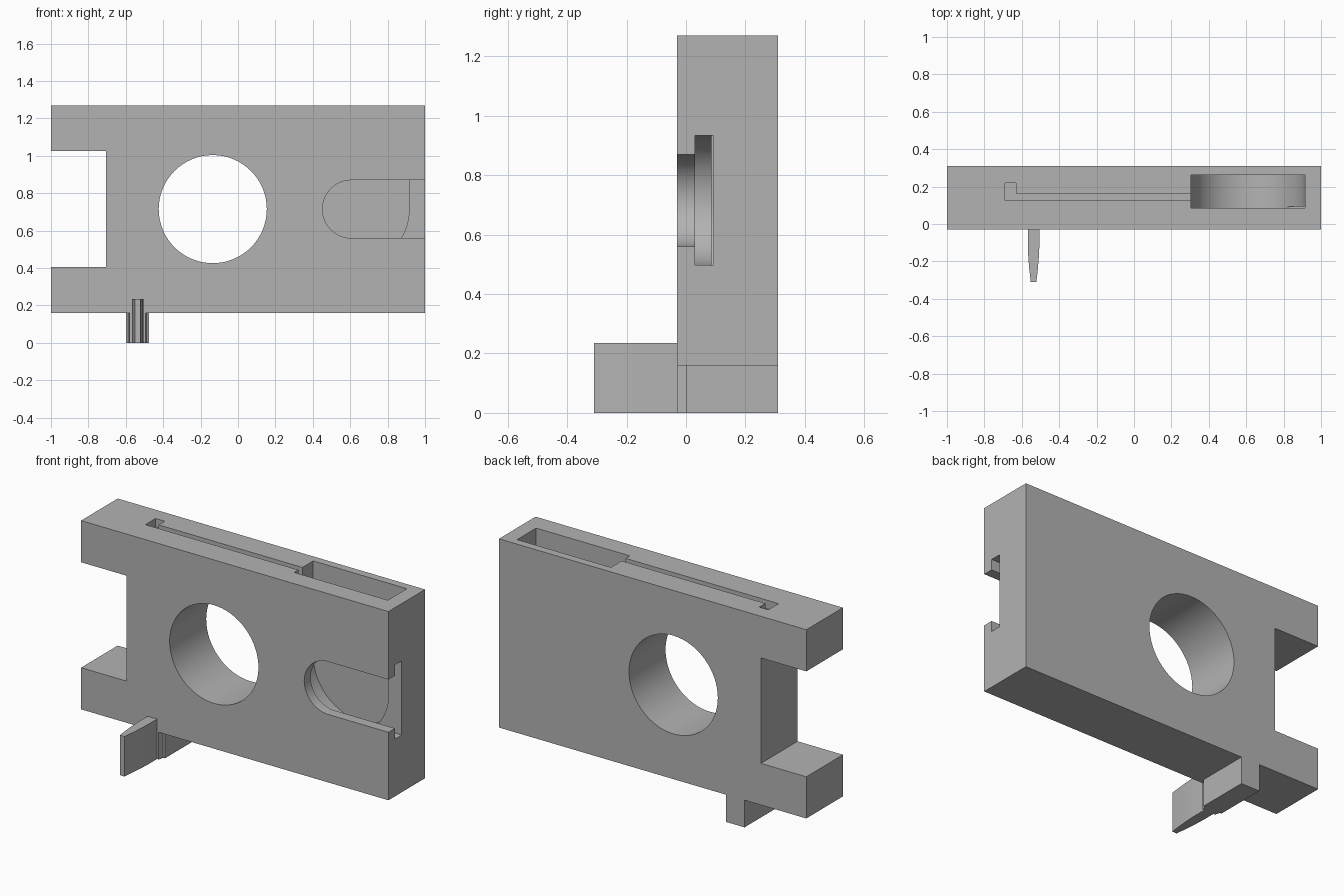
import bpy, bmesh, math
from mathutils import Vector

cube = bpy.data.objects.get("Cube")
if cube:
    bpy.data.objects.remove(cube, do_unlink=True)

grey = bpy.data.materials.new("plain grey")
grey.use_nodes = True
colour = (0.45, 0.45, 0.45, 1)
grey.diffuse_color = colour
grey.node_tree.nodes["Principled BSDF"].inputs["Base Color"].default_value = colour


def prism(name, outline, axis, low, high):
    """Extrude an outline: (x, z) points along y, or (x, y) points along z."""
    bm = bmesh.new()
    place = (lambda a, b: (a, low, b)) if axis == "y" else (lambda a, b: (a, b, low))
    face = bm.faces.new([bm.verts.new(place(a, b)) for a, b in outline])
    extruded = bmesh.ops.extrude_face_region(bm, geom=[face])["geom"]
    shift = Vector((0, high - low, 0) if axis == "y" else (0, 0, high - low))
    bmesh.ops.translate(bm, vec=shift,
                        verts=[v for v in extruded if isinstance(v, bmesh.types.BMVert)])
    bmesh.ops.recalc_face_normals(bm, faces=bm.faces)
    mesh = bpy.data.meshes.new(name)
    bm.to_mesh(mesh)
    bm.free()
    mesh.materials.append(grey)
    obj = bpy.data.objects.new(name, mesh)
    bpy.context.collection.objects.link(obj)
    return obj


def arc(cx, cz, radius, start, end, steps):
    angles = [math.radians(start + (end - start) * i / steps) for i in range(steps + 1)]
    return [(cx + radius * math.cos(a), cz + radius * math.sin(a)) for a in angles]


def rect(x0, x1, b0, b1):
    return [(x0, b0), (x1, b0), (x1, b1), (x0, b1)]


def cut(target, cutter):
    mod = target.modifiers.new("cut", "BOOLEAN")
    mod.operation = "DIFFERENCE"
    mod.solver = "EXACT"
    mod.object = cutter
    bpy.context.view_layer.objects.active = target
    bpy.ops.object.modifier_apply(modifier=mod.name)
    bpy.data.objects.remove(cutter, do_unlink=True)


# Block with a square notch in its right end
FRONT, BACK, BASE, TOP = -0.03, 0.31, 0.16, 1.27
MID = 0.715
body = prism("body", [(-1, BASE), (1, BASE), (1, TOP), (-1, TOP), (-1, 1.025),
                      (-0.705, 1.025), (-0.705, 0.405), (-1, 0.405)], "y", FRONT, BACK)

# Round through hole
cut(body, prism("hole", arc(-0.135, MID, 0.289, 0, 354.375, 63), "y", -0.2, 0.5))

# Stepped slot, open at the left end
for radius, low, high in ((0.155, -0.2, 0.06), (0.218, 0.03, 0.093)):
    outline = arc(0.607, MID, radius, 90, 270, 32)
    outline += [(1.2, MID - radius), (1.2, MID + radius)]
    cut(body, prism("slot", outline, "y", low, high))

# Round-bottomed pocket, open at the top
outline = arc(0.61, MID, 0.305, 180, 360, 40) + [(0.915, 1.5), (0.305, 1.5)]
cut(body, prism("pocket", outline, "y", 0.086, 0.263))

# Shallow hooked groove leading to the pocket
groove = [(-0.69, 0.125), (0.35, 0.125), (0.35, 0.163), (-0.63, 0.163),
          (-0.63, 0.22), (-0.69, 0.22)]
cut(body, prism("groove", groove, "z", TOP - 0.05, 1.5))

# Foot under the block, with a narrower step at its front
PEG = -0.537
foot = prism("foot", rect(PEG - 0.061, PEG + 0.061, 0, BACK), "z", 0, BASE)
step = prism("foot_step", [(PEG - 0.05, 0), (PEG - 0.042, FRONT),
                           (PEG + 0.042, FRONT), (PEG + 0.05, 0)], "z", 0, BASE)

# Tapered fin standing out from the front
side = [(0.031, FRONT), (0.031, -0.12), (0.028, -0.18), (0.023, -0.24), (0.015, -0.31)]
outline = [(PEG + w, y) for w, y in side] + [(PEG - w, y) for w, y in reversed(side)]
fin = prism("fin", outline, "z", 0, 0.235)

# Smooth the curved walls, keep the edges crisp
bpy.ops.object.select_all(action="DESELECT")
for obj in (body, foot, step, fin):
    obj.select_set(True)
bpy.context.view_layer.objects.active = body
bpy.ops.object.shade_smooth_by_angle(angle=math.radians(30))
